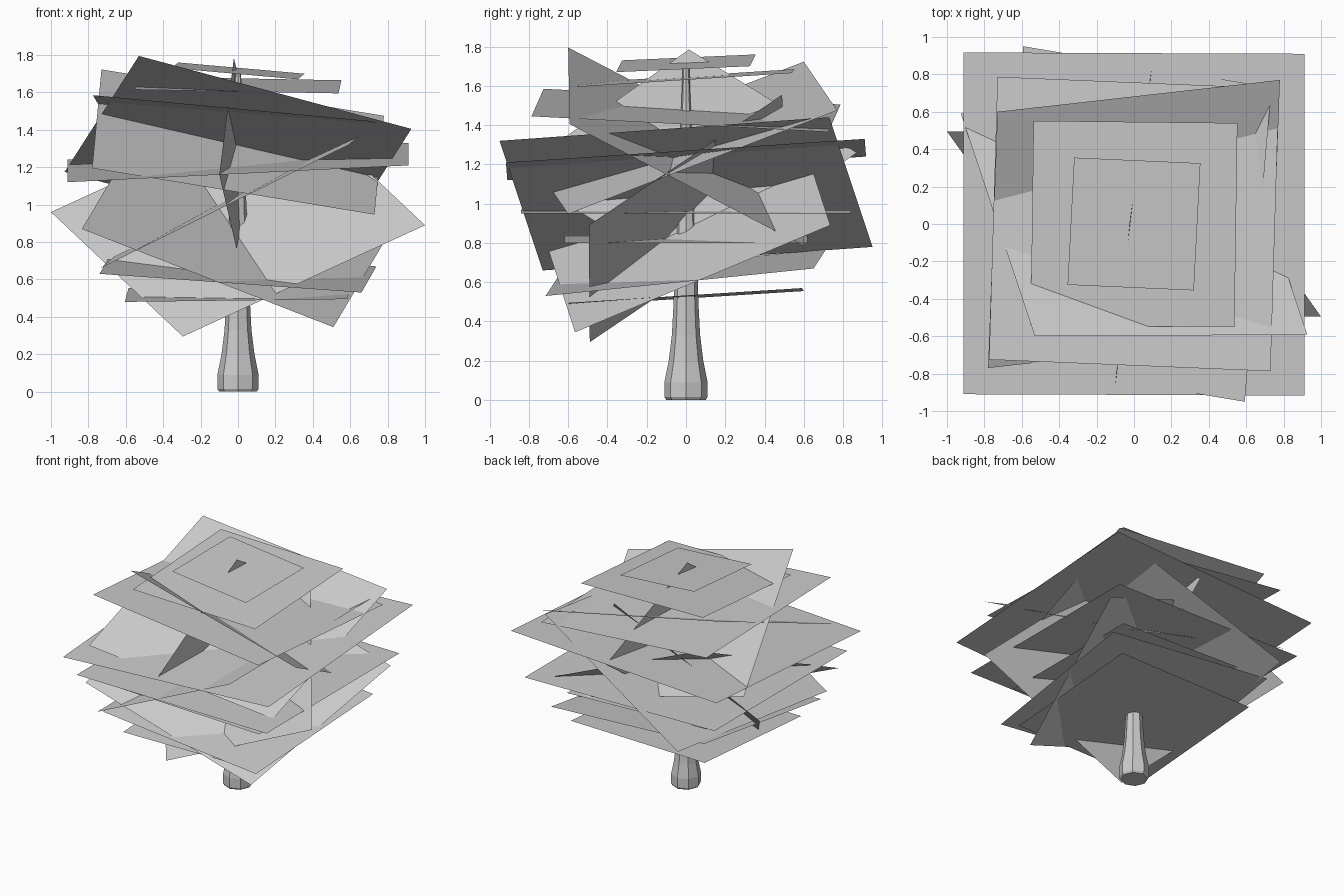
import bpy
import bmesh
from math import cos, sin, pi
from mathutils import Vector


def finish(name, bm):
    mesh = bpy.data.meshes.new(name)
    bm.to_mesh(mesh)
    bm.free()
    obj = bpy.data.objects.new(name, mesh)
    bpy.context.collection.objects.link(obj)
    return obj


# Tapered, faceted trunk with a flared foot: (height, radius)
def trunk(profile, sides=8):
    bm = bmesh.new()
    rings = []
    for z, r in profile:
        rings.append([bm.verts.new((r * cos(2 * pi * i / sides),
                                    r * sin(2 * pi * i / sides), z))
                      for i in range(sides)])
    for a, b in zip(rings, rings[1:]):
        for i in range(sides):
            j = (i + 1) % sides
            bm.faces.new((a[i], a[j], b[j], b[i]))
    bm.faces.new(rings[0][::-1])
    bm.faces.new(rings[-1])
    return finish("trunk", bm)


# Flat foliage card centred on the trunk, given by its two half diagonals
def card(name, z, p, q):
    bm = bmesh.new()
    c, p, q = Vector((0, 0, z)), Vector(p), Vector(q)
    face = bm.faces.new([bm.verts.new(v) for v in (c + p, c + q, c - p, c - q)])
    face.normal_update()
    if face.normal.z < 0:
        face.normal_flip()
    return finish(name, bm)


trunk([(0, 0.1), (0.015, 0.11), (0.09, 0.11), (0.2, 0.088), (0.33, 0.072),
       (0.48, 0.064), (0.75, 0.055), (1.0, 0.045), (1.3, 0.032),
       (1.5, 0.024), (1.71, 0.016)])

# Nearly level cards, stacked from bottom to top
level = [
    (0.525, (-0.605, -0.59, -0.045), (0.585, -0.60, -0.03)),
    (0.65, (-0.74, -0.65, -0.02), (0.66, -0.715, -0.12)),
    (0.82, (-0.62, -0.62, 0.02), (0.62, -0.62, -0.02)),
    (0.96, (-0.84, -0.84, 0.01), (0.84, -0.84, -0.01)),
    (1.225, (-0.912, -0.91, -0.105), (0.912, -0.917, -0.015)),
    (1.475, (-0.775, -0.725, 0.11), (0.73, -0.787, -0.03)),
    (1.64, (-0.553, -0.54, -0.025), (0.537, -0.552, -0.045)),
    (1.715, (-0.355, -0.325, 0.015), (0.32, -0.355, -0.045)),
]
# Steeply tilted cards that cross through the crown
tilted = [
    (0.88, (0.835, 0.735, 0.01), (0.51, -0.565, -0.535)),
    (0.925, (1.0, -0.495, -0.035), (-0.295, -0.49, -0.63)),
    (1.05, (0.592, -0.95, 0.27), (0.735, 0.73, 0.39)),
    (1.29, (-0.53, -0.60, 0.505), (0.927, -0.592, 0.115)),
    (1.21, (-0.022, 0.015, 0.575), (-0.1, -0.87, -0.05)),
    (1.335, (-0.73, 0.60, 0.388), (0.78, 0.77, 0.14)),
]
for kind, cards in (("level_foliage", level), ("tilted_foliage", tilted)):
    for i, (z, p, q) in enumerate(cards):
        card(f"{kind}_{i + 1}", z, p, q)
